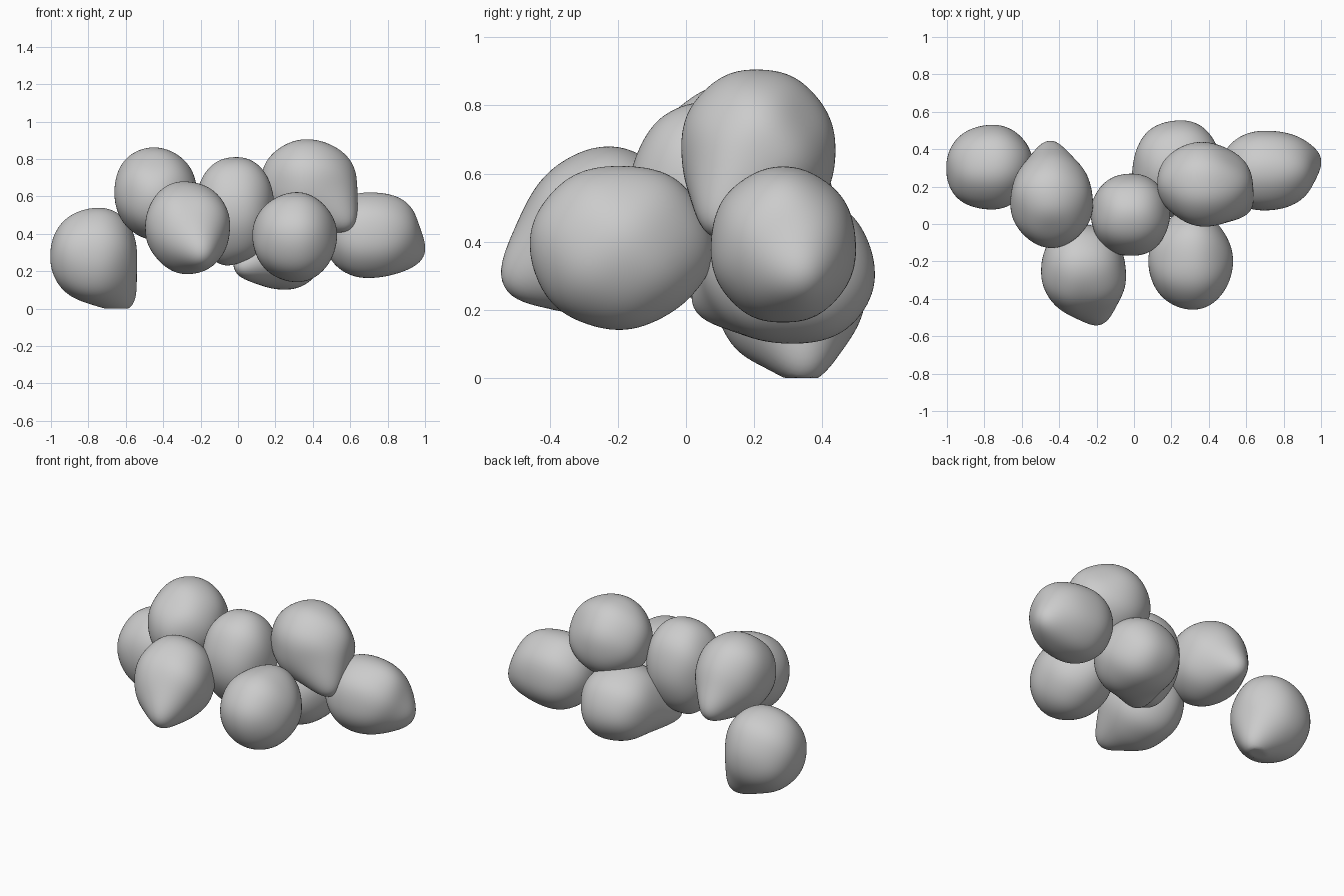
import bpy, bmesh
from math import exp, sin
from mathutils import Vector

if "Cube" in bpy.data.objects:
    bpy.data.objects.remove(bpy.data.objects["Cube"])


def lump(name, lo, hi, tip, bumps, seed):
    """Rounded body inside lo..hi with a blunt beak reaching tip.
    bumps: (direction, amount) soft swellings (+) or flattenings (-)."""
    lo, hi, tip = Vector(lo), Vector(hi), Vector(tip)
    mid, half = (lo + hi) / 2, (hi - lo) / 2
    t = Vector([(tip[i] - mid[i]) / half[i] for i in range(3)]).normalized()
    bumps = [(Vector(d).normalized(), a) for d, a in bumps]

    def body(d):
        r = sum(abs(c) ** 2.07 for c in d) ** (-1 / 2.07)
        r += sum(a * exp(-(1 - d.dot(b)) / 0.15) for b, a in bumps)
        return mid + Vector([d[i] * r * half[i] for i in range(3)])

    pull = tip - body(t)
    bm = bmesh.new()
    bmesh.ops.create_icosphere(bm, subdivisions=5, radius=1)
    for v in bm.verts:
        d = v.co.normalized()
        p = body(d)
        # soft dents over the skin
        k = 1 + 0.01 * (sin(5 * d.x + seed) + sin(6 * d.y + 2 * seed) * sin(5 * d.z + seed))
        w = exp(-((1 - d.dot(t)) / 0.13) ** 1.1)
        v.co = mid + (p - mid) * (k * (1 - w) + w) + pull * w
        v.co.z = max(v.co.z, 0)
    me = bpy.data.meshes.new(name)
    bm.to_mesh(me)
    bm.free()
    me.shade_smooth()
    ob = bpy.data.objects.new(name, me)
    bpy.context.collection.objects.link(ob)


# body minimum, body maximum, beak tip, bumps
lumps = {
    "lump_far_left": ((-1, .08, .03), (-.54, .53, .535), (-.58, .355, .005),
                      [((.6, .2, .7), .05), ((-.7, -.7, 0), .04), ((0, -.7, -.7), .03)]),
    "lump_upper_left": ((-.66, -.13, .37), (-.22, .38, .86), (-.45, .435, .45),
                        [((0, -.7, .7), -.1), ((-.6, .3, .7), .05)]),
    "lump_front_left": ((-.5, -.49, .18), (-.05, .0, .68), (-.18, -.53, .27),
                        [((0, -.7, .7), -.07), ((-.6, .2, -.8), -.07), ((.8, -.5, .2), .06)]),
    "lump_centre": ((-.23, -.17, .25), (.19, .27, .81), (-.1, .05, .24),
                    [((.8, 0, .5), .04)]),
    "lump_front_right": ((.08, -.455, .145), (.53, .05, .62), (.3, .08, .36),
                         [((0, .7, .7), .06)]),
    "lump_upper_right": ((.12, -.015, .43), (.635, .44, .905), (.6, .08, .43),
                         [((.6, .7, .4), -.08), ((-.7, -.7, 0), -.05)]),
    "lump_far_right": ((.46, .07, .16), (.96, .50, .62), (.99, .35, .28),
                       [((.7, 0, .6), .05), ((.7, .7, 0), .04)]),
    "lump_lower_back": ((0, .05, .1), (.47, .55, .55), (0, .04, .21),
                        [((.3, .7, -.6), .05), ((-.6, .6, -.4), .03)]),
}
for i, (name, spec) in enumerate(lumps.items()):
    lump(name, *spec, seed=i * 1.7)
